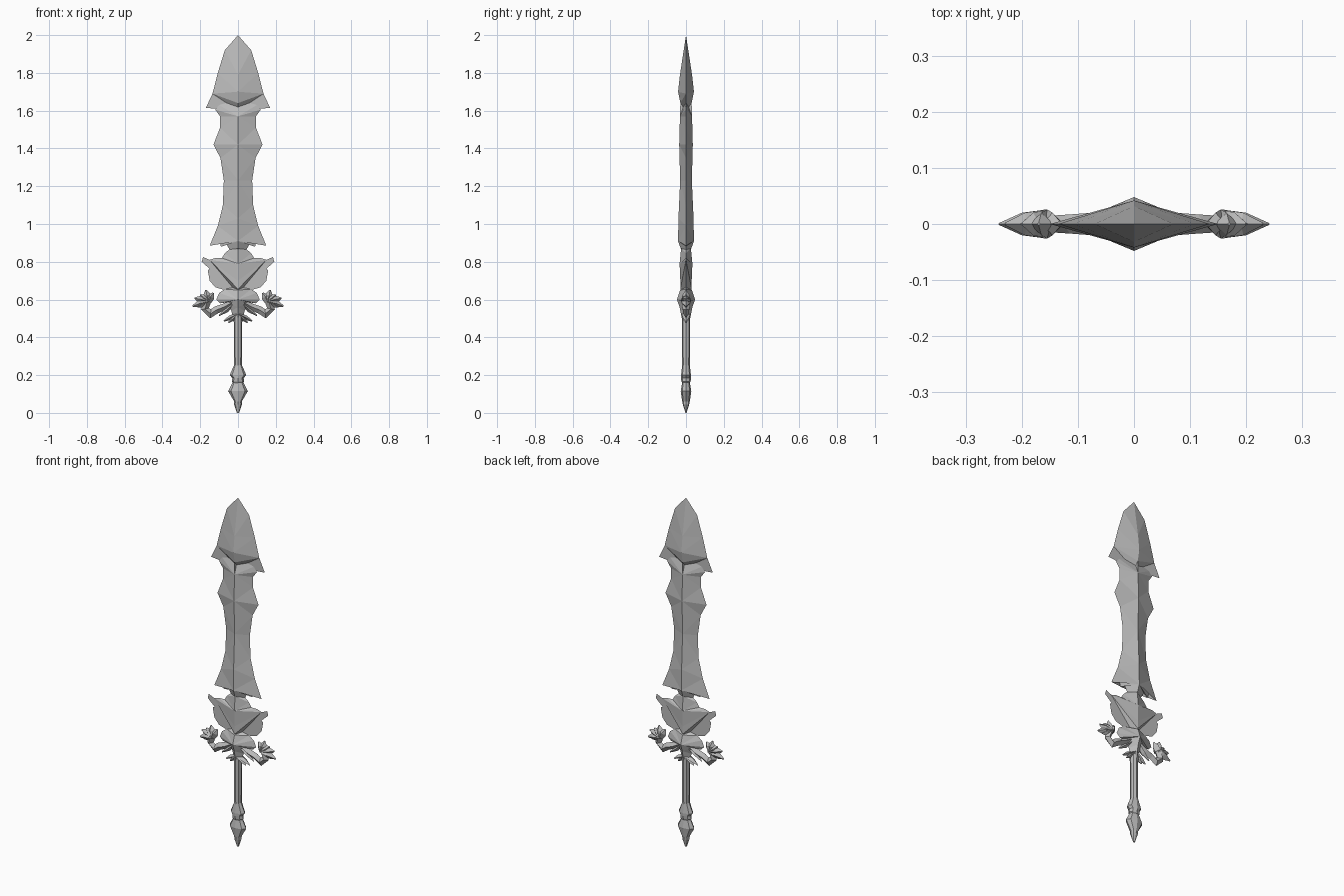
import bpy, bmesh, math
from mathutils import Vector

default = bpy.data.objects.get("Cube")
if default:
    bpy.data.objects.remove(default, do_unlink=True)

# One plain stone-grey material
grey = bpy.data.materials.new("stone grey")
grey.use_nodes = True
colour = (.5, .5, .5, 1)
grey.diffuse_color = colour
grey.node_tree.nodes["Principled BSDF"].inputs["Base Color"].default_value = colour


def finish(name, bm, mirror_x=False, mirror_y=False):
    """Turn a bmesh into a flat-shaded object, mirrored where asked."""
    mesh = bpy.data.meshes.new(name)
    bm.to_mesh(mesh)
    bm.free()
    mesh.materials.append(grey)
    obj = bpy.data.objects.new(name, mesh)
    bpy.context.collection.objects.link(obj)
    if mirror_x or mirror_y:
        modifier = obj.modifiers.new("mirror", 'MIRROR')
        modifier.use_axis = (mirror_x, mirror_y, False)
        modifier.merge_threshold = .0005
    return obj


def ridged_plate(name, outline, spine):
    """Facet the strip between a sharp edge (x, z) and a raised spine (z, depth)."""
    bm = bmesh.new()
    edge = [bm.verts.new((x, 0, z)) for x, z in outline]
    ridge = [bm.verts.new((0, -depth, z)) for z, depth in spine]
    i = j = 0
    while i < len(edge) - 1 or j < len(ridge) - 1:
        to_edge = to_ridge = math.inf
        if i < len(edge) - 1:
            to_edge = (edge[i + 1].co - ridge[j].co).length
        if j < len(ridge) - 1:
            to_ridge = (ridge[j + 1].co - edge[i].co).length
        if to_edge <= to_ridge:
            bm.faces.new((edge[i], ridge[j], edge[i + 1]))
            i += 1
        else:
            bm.faces.new((edge[i], ridge[j], ridge[j + 1]))
            j += 1
    for face in bm.faces:
        face.normal_update()
        if face.normal.y > 0:
            face.normal_flip()
    return finish(name, bm, True, True)


def loft(bm, rings):
    """Skin a row of equal rings and cap both ends."""
    rows = [[bm.verts.new(p) for p in ring] for ring in rings]
    count = len(rows[0])
    for a, b in zip(rows, rows[1:]):
        for k in range(count):
            n = (k + 1) % count
            bm.faces.new((a[k], a[n], b[n], b[k]))
    bm.faces.new(rows[0])
    bm.faces.new(rows[-1])
    bmesh.ops.recalc_face_normals(bm, faces=bm.faces)


def horn(name, path):
    """Sweep a diamond section along (x, z, half width, half depth) and mirror it."""
    points = [Vector((x, 0, z)) for x, z, _, _ in path]
    rings = []
    for k, (_, _, width, depth) in enumerate(path):
        along = points[min(k + 1, len(path) - 1)] - points[max(k - 1, 0)]
        side = Vector((-along.z, 0, along.x)).normalized() * width
        out = Vector((0, depth, 0))
        rings.append([points[k] + offset for offset in (side, out, -side, -out)])
    bm = bmesh.new()
    loft(bm, rings)
    return finish(name, bm, mirror_x=True)


def turned(name, rows, sides=8):
    """Stack flattened rings given as (z, x radius, y radius)."""
    angles = [math.tau * k / sides for k in range(sides)]
    bm = bmesh.new()
    loft(bm, [[(rx * math.cos(a), ry * math.sin(a), z) for a in angles]
              for z, rx, ry in rows])
    return finish(name, bm)


# Arrow-shaped head of the blade, with an undercut barb
ridged_plate(
    "blade_head",
    [(0, 2), (.07, 1.92), (.107, 1.8), (.135, 1.69), (.17, 1.615), (.11, 1.615), (0, 1.6)],
    [(2, 0), (1.79, .032), (1.7, .042), (1.64, .03), (1.6, 0)])

# Waisted main blade with a flared, jagged skirt
ridged_plate(
    "main_blade",
    [(0, 1.66), (.1, 1.63), (.12, 1.605), (.095, 1.57), (.095, 1.51), (.13, 1.42),
     (.093, 1.35), (.075, 1.23), (.08, 1.1), (.107, .99), (.15, .885), (.1, .915),
     (.09, .88), (.065, .9), (.045, .865), (0, .85)],
    [(1.66, 0), (1.64, .03), (1.57, .032), (1.42, .036), (1.23, .031),
     (1.03, .04), (.91, .042), (.87, .028), (.85, 0)])

# Winged collar below the skirt
ridged_plate(
    "winged_collar",
    [(0, .92), (.04, .87), (.07, .845), (.085, .82), (.12, .82), (.15, .81), (.185, .825),
     (.192, .8), (.16, .785), (.125, .775), (.16, .755), (.15, .7), (.12, .665),
     (.07, .655), (0, .63)],
    [(.92, 0), (.87, .026), (.79, .034), (.7, .03), (.655, .03), (.63, 0)])

# Guard crest, the thickest part
ridged_plate(
    "guard_crest",
    [(0, .67), (.07, .655), (.1, .635), (.115, .6), (.095, .58), (.06, .585),
     (.035, .54), (.025, .5), (0, .49)],
    [(.67, 0), (.65, .032), (.6, .048), (.56, .034), (.5, .022), (.49, 0)])

# Curled guard arms
horn("guard_arm", [(.03, .585, .015, .02), (.075, .56, .018, .02), (.115, .545, .02, .017),
                   (.145, .525, .024, .015), (.175, .55, .02, .018), (.16, .6, .022, .026)])
horn("lower_strut", [(.02, .58, .005, .02), (.06, .545, .013, .015), (.1, .515, .003, .004)])

# Claws fanning out from the end of each arm
claw_tips = [(.13, .635), (.17, .65), (.2, .625), (.23, .607), (.24, .565), (.215, .56)]
for number, (x, z) in enumerate(claw_tips):
    horn(f"claw_{number}", [(.155, .59, .016, .026),
                            ((x + .16) / 2, (z + .595) / 2, .022, .02),
                            (x, z, .004, .002)])

# Small leaves flaring under the guard
for number, (x, z) in enumerate([(.075, .485), (.05, .478), (.02, .48)]):
    horn(f"guard_leaf_{number}", [(0, .525, .008, .024),
                                  (x * .6, z + .018, .011, .016),
                                  (x, z, .003, .003)])

# Grip, collar and pointed pommel
turned("grip", [(.52, .022, .022), (.2, .02, .02)])
turned("grip_collar", [(.255, .02, .02), (.2, .044, .026), (.185, .03, .027),
                       (.165, .033, .024), (.155, .022, .018)])
turned("pommel", [(.17, .024, .019), (.115, .052, .028), (.06, .02, .02),
                  (.045, .021, .017), (0, .006, .003)])
